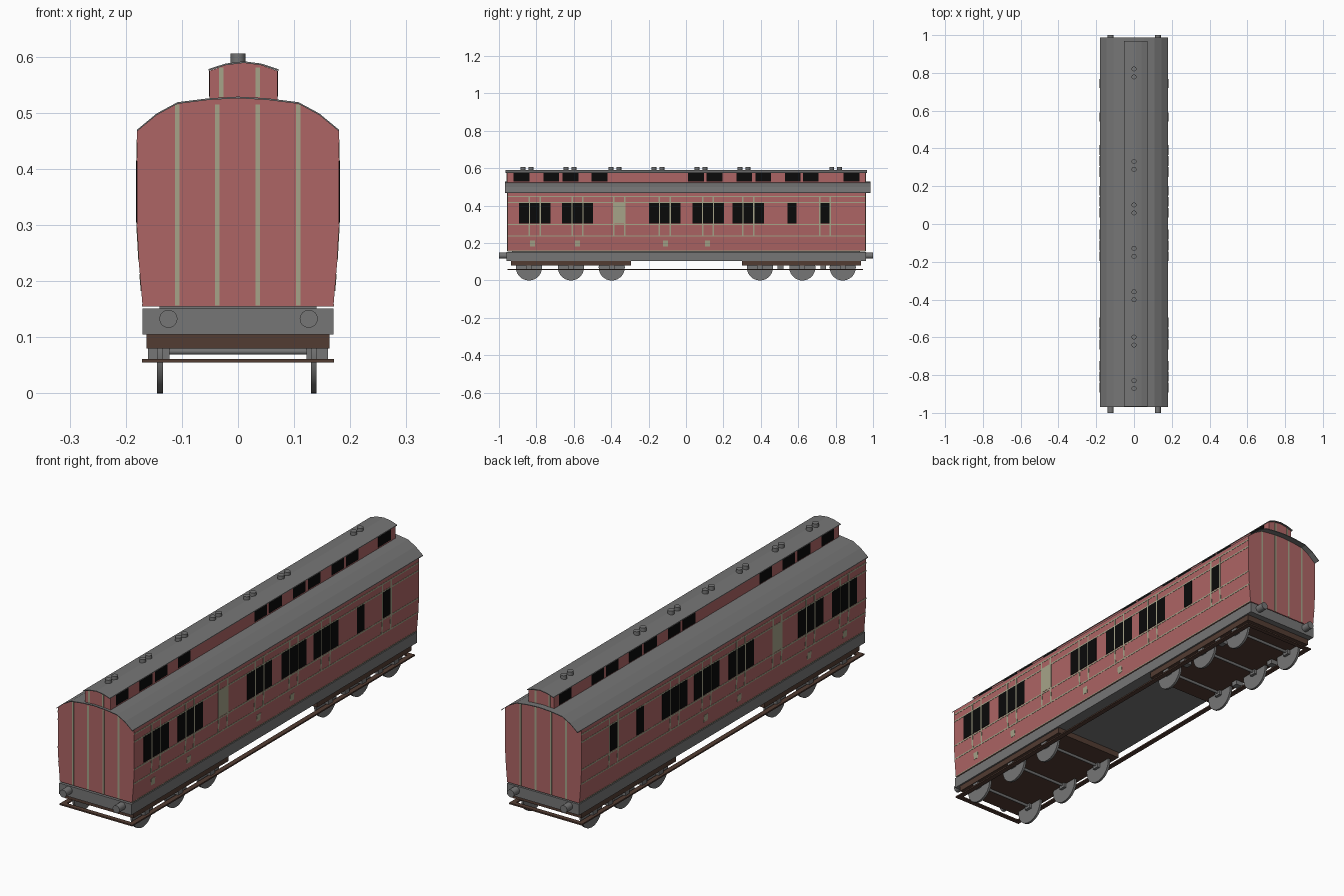
import bpy, bmesh, math
from mathutils import Matrix, Vector

if "Cube" in bpy.data.objects:
    bpy.data.objects.remove(bpy.data.objects["Cube"])


def material(name, rgb):
    m = bpy.data.materials.new(name)
    m.diffuse_color = (*rgb, 1)
    m.use_nodes = True
    m.node_tree.nodes["Principled BSDF"].inputs["Base Color"].default_value = m.diffuse_color
    return m


RED = material("coach red", (0.42, 0.13, 0.13))
GREY = material("mid grey", (0.18, 0.18, 0.18))
CREAM = material("lining beige", (0.38, 0.37, 0.25))
BLACK = material("window black", (0.003, 0.003, 0.003))
BROWN = material("bogie brown", (0.085, 0.045, 0.032))


def part(name, mat, solids, smooth=False):
    """Join a list of builder functions into one named object."""
    bm = bmesh.new()
    for build in solids:
        build(bm)
    bmesh.ops.recalc_face_normals(bm, faces=bm.faces)
    me = bpy.data.meshes.new(name)
    bm.to_mesh(me)
    bm.free()
    me.materials.append(mat)
    ob = bpy.data.objects.new(name, me)
    bpy.context.collection.objects.link(ob)
    if smooth:
        bpy.ops.object.select_all(action='DESELECT')
        ob.select_set(True)
        bpy.context.view_layer.objects.active = ob
        bpy.ops.object.shade_smooth_by_angle(angle=math.radians(35))
    return ob


def prism(points, y0, y1):
    """Extrude an x-z outline along y."""
    def build(bm):
        face = bm.faces.new([bm.verts.new((x, y0, z)) for x, z in points])
        ext = bmesh.ops.extrude_face_region(bm, geom=[face])["geom"]
        for v in ext:
            if isinstance(v, bmesh.types.BMVert):
                v.co.y = y1
    return build


def box(x0, x1, y0, y1, z0, z1):
    return prism([(x0, z0), (x1, z0), (x1, z1), (x0, z1)], y0, y1)


def cylinder(centre, axis, r, length, n=24):
    def build(bm):
        rot = Vector((0, 0, 1)).rotation_difference(Vector(axis)).to_matrix().to_4x4()
        bmesh.ops.create_cone(bm, cap_ends=True, segments=n, radius1=r, radius2=r,
                              depth=length, matrix=Matrix.Translation(centre) @ rot)
    return build


# Body section: the side leans in towards the bottom
SIDE = [(0.17, 0.155), (0.176, 0.225), (0.18, 0.295), (0.18, 0.47)]


def side_x(z):
    for (xa, za), (xb, zb) in zip(SIDE, SIDE[1:]):
        if z <= zb:
            return xa + (xb - xa) * (z - za) / (zb - za)
    return SIDE[-1][0]


def side_plate(y0, y1, z0, z1, lift=0.001):
    """Thin plates on both sides, following the leaning wall."""
    cuts = [z0] + [z for _, z in SIDE if z0 < z < z1] + [z1]
    out = []
    for s in (-1, 1):
        outer = [(s * (side_x(z) + lift), z) for z in cuts]
        inner = [(s * (side_x(z) - 0.002), z) for z in reversed(cuts)]
        out.append(prism(outer + inner, y0, y1))
    return out


# Body shell
ROOF = [(-0.18, 0.47), (-0.145, 0.499), (-0.108, 0.519), (-0.053, 0.526), (0.0, 0.529),
        (0.053, 0.526), (0.108, 0.519), (0.145, 0.499), (0.18, 0.47)]
low = [(x, z - 0.003) for x, z in ROOF]
F, B = -0.955, 0.96
part("coach_body", RED, [prism([(-x, z) for x, z in reversed(SIDE[:3])] + SIDE[:3] + low[::-1], F, B)])
part("main_roof", GREY, [prism(ROOF + low[::-1], -0.968, 0.987)])

# Raised lantern along the roof
CX0, CX1 = -0.053, 0.072
LANTERN = [(CX0, 0.578), (-0.022, 0.588), (0.01, 0.592), (0.041, 0.588), (CX1, 0.578)]
lowl = [(x, z - 0.003) for x, z in LANTERN]
e = 0.002
part("lantern_body", RED, [prism([(CX0 + e, 0.515), (CX1 - e, 0.515), (CX1 - e, 0.575)]
                                 + lowl[-2:0:-1] + [(CX0 + e, 0.575)], F - 0.002, B)])
part("lantern_roof", GREY, [prism(LANTERN + lowl[::-1], -0.965, 0.968)])
lantern_windows = []
for c in (-0.88, -0.72, -0.617, -0.462, 0.053, 0.152, 0.312, 0.413, 0.57, 0.667, 0.885):
    for x in (CX0 + e, CX1 - e):
        lantern_windows.append(box(x - 0.001, x + 0.001, c - 0.042, c + 0.042, 0.529, 0.575))
part("lantern_windows", BLACK, lantern_windows)

# Roof ventilators in pairs
part("roof_vents", GREY, [cylinder((0, y + d, 0.597), (0, 0, 1), 0.013, 0.017, 16)
                          for y in (0.80, 0.31, 0.08, -0.15, -0.38, -0.62, -0.85)
                          for d in (-0.021, 0.021)], True)

# Side windows: triple groups around doors, then two single panes
doors = (-0.808, -0.58, -0.113, 0.118, 0.333)
windows = []
for c in doors:
    for d in (-0.058, 0, 0.058):
        windows += side_plate(c + d - 0.026, c + d + 0.026, 0.305, 0.415, 0.0015)
for c in (0.566, 0.743):
    windows += side_plate(c - 0.024, c + 0.024, 0.305, 0.415, 0.0015)
part("side_windows", BLACK, windows)

# Frosted pane, door lining, waist lines and small door plates
lining = side_plate(-0.388, -0.323, 0.305, 0.415)
for c in doors + (-0.357, 0.743):
    for d in (-0.029, 0.029):
        lining += side_plate(c + d - 0.004, c + d + 0.004, 0.237, 0.45)
for z in (0.237, 0.299, 0.417, 0.45):
    lining += side_plate(F, B, z - 0.003, z + 0.003)
lining += side_plate(F, B, 0.155, 0.159)
for c in (-0.82, -0.58, -0.11, 0.115):
    lining += side_plate(c - 0.013, c + 0.013, 0.183, 0.213)
part("side_lining", CREAM, lining)

# Upright strips on both ends
strips = []
for y in (F, B):
    for x, top in ((-0.108, 0.515), (-0.037, 0.523), (0.035, 0.523), (0.107, 0.515)):
        strips.append(box(x - 0.004, x + 0.004, y - 0.0015, y + 0.0015, 0.157, top))
    for x in (-0.03, 0.035):
        strips.append(box(x - 0.004, x + 0.004, y - 0.0035, y + 0.0015, 0.528, 0.581))
part("end_strips", CREAM, strips)

# Underframe and buffers
part("underframe", GREY, [box(-0.17, 0.17, -0.96, 0.962, 0.105, 0.151),
                          box(-0.14, 0.14, -0.93, 0.93, 0.15, 0.157)])
part("buffers", GREY, [cylinder((x, s * 0.978, 0.133), (0, 1, 0), 0.016, 0.044)
                       for x in (-0.124, 0.126) for s in (-1, 1)], True)

# Two six-wheel bogies
part("bogie_frames", BROWN, [box(-0.163, 0.163, -0.935, -0.295, 0.08, 0.106),
                             box(-0.163, 0.163, 0.30, 0.935, 0.08, 0.106)])
axles = (-0.84, -0.615, -0.397, 0.395, 0.622, 0.838)
part("wheels", GREY, [cylinder((x, y, 0.07), (1, 0, 0), 0.07, 0.01, 28)
                      for y in axles for x in (-0.139, 0.135)], True)
part("axles", GREY, [cylinder((0, y, 0.075), (1, 0, 0), 0.006, 0.27, 12) for y in axles], True)
part("axle_boxes", GREY, [box(s * 0.122, s * 0.16, y - 0.015, y + 0.015, 0.06, 0.081)
                          for y in axles + (0.505, 0.733) for s in (-1, 1)])

# Footboards running round the coach
part("footboards", BROWN, [box(-0.171, -0.15, -0.955, 0.945, 0.055, 0.061),
                           box(0.15, 0.171, -0.955, 0.945, 0.055, 0.061),
                           box(-0.15, 0.15, -0.955, -0.935, 0.055, 0.061),
                           box(-0.15, 0.15, 0.925, 0.945, 0.055, 0.061)])
